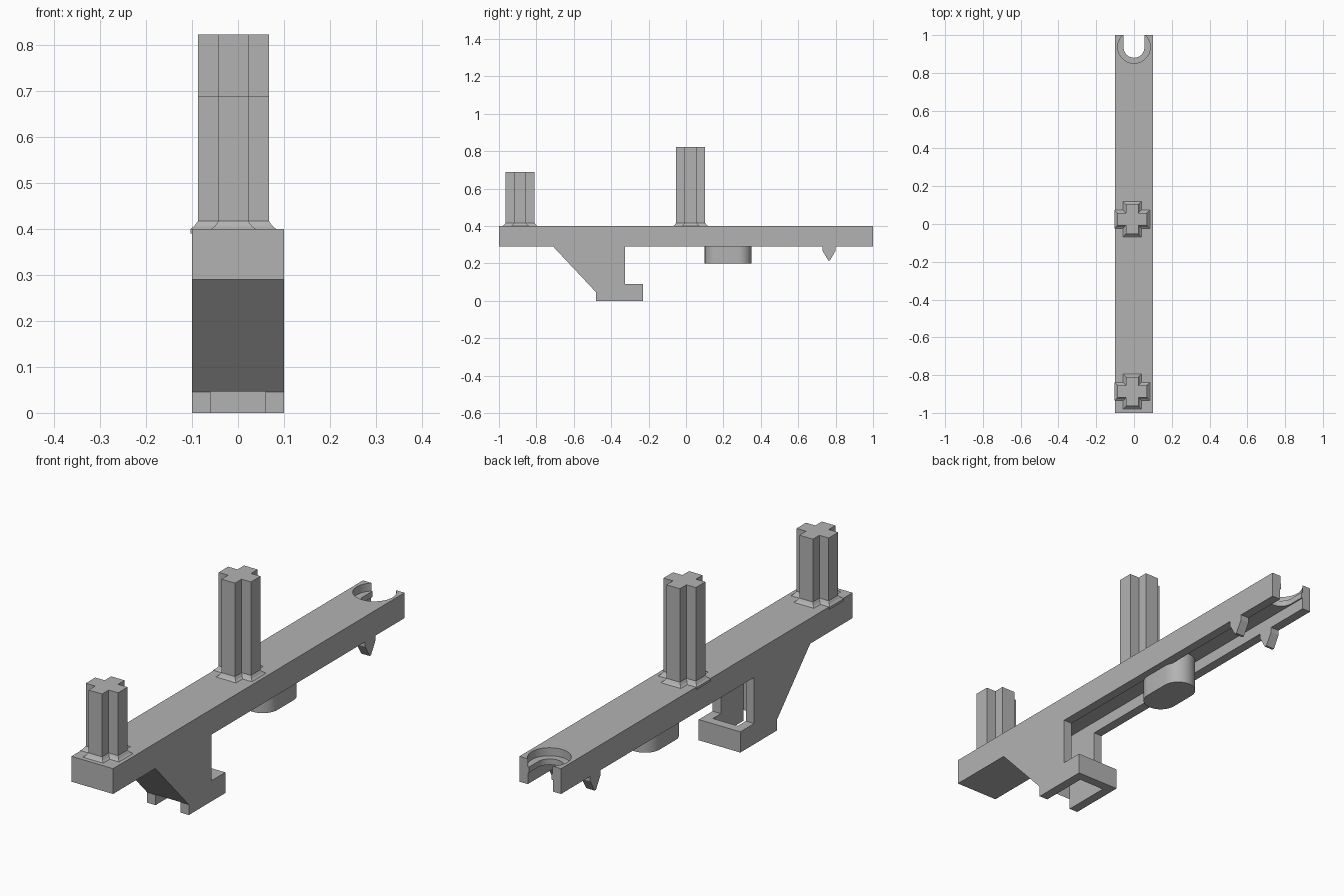
import bpy, bmesh
from math import pi, cos, sin
from mathutils import Vector

cube = bpy.data.objects.get("Cube")
if cube:
    bpy.data.objects.remove(cube, do_unlink=True)

grey = bpy.data.materials.new("plain grey")
grey.use_nodes = True
tone = (0.45, 0.45, 0.45, 1)
grey.diffuse_color = tone
grey.node_tree.nodes["Principled BSDF"].inputs["Base Color"].default_value = tone

WALL = 0.06      # inner half width of the hollow
HALF = 0.10      # outer half width of the bar
UNDER, TOP, CEILING = 0.29, 0.40, 0.34


def loft(name, rings):
    """Skin a stack of matching rings and cap both ends."""
    bm = bmesh.new()
    loops = [[bm.verts.new(p) for p in ring] for ring in rings]
    for a, b in zip(loops, loops[1:]):
        for i in range(len(a)):
            j = (i + 1) % len(a)
            bm.faces.new((a[i], a[j], b[j], b[i]))
    bm.faces.new(loops[0])
    bm.faces.new(loops[-1])
    bmesh.ops.recalc_face_normals(bm, faces=bm.faces[:])
    mesh = bpy.data.meshes.new(name)
    bm.to_mesh(mesh)
    bm.free()
    mesh.materials.append(grey)
    ob = bpy.data.objects.new(name, mesh)
    bpy.context.collection.objects.link(ob)
    return ob


def side_prism(name, outline, x0, x1):
    return loft(name, [[(x, y, z) for y, z in outline] for x in (x0, x1)])


def upright_prism(name, outline, z0, z1):
    return loft(name, [[(x, y, z) for x, y in outline] for z in (z0, z1)])


def box_outline(y0, y1, half):
    return [(-half, y0), (half, y0), (half, y1), (-half, y1)]


def stadium(y0, y1, r, n=24):
    """Rounded slot outline running along y; y0 and y1 are the arc centres."""
    low = [(r * cos(pi + pi * i / n), y0 + r * sin(pi + pi * i / n)) for i in range(n + 1)]
    high = [(r * cos(pi * i / n), y1 + r * sin(pi * i / n)) for i in range(n + 1)]
    return low + high


def smooth(ob):
    bpy.ops.object.select_all(action='DESELECT')
    bpy.context.view_layer.objects.active = ob
    ob.select_set(True)
    bpy.ops.object.shade_smooth_by_angle(angle=pi / 6)


def carve(ob, cutter):
    mod = ob.modifiers.new("cut", 'BOOLEAN')
    mod.operation, mod.solver, mod.object = 'DIFFERENCE', 'EXACT', cutter
    bpy.context.view_layer.objects.active = ob
    bpy.ops.object.modifier_apply(modifier=mod.name)
    bpy.data.objects.remove(cutter, do_unlink=True)


# Bar with the hooked foot, as one side profile
bar = side_prism("bar_with_hook", [
    (-1, UNDER), (-0.71, UNDER), (-0.48, 0.045), (-0.48, 0), (-0.23, 0),
    (-0.23, 0.09), (-0.325, 0.09), (-0.325, UNDER), (1, UNDER), (1, TOP), (-1, TOP)],
    -HALF, HALF)

# Hollow hook, long underside channel, end slot and its round recess
carve(bar, upright_prism("hook_hollow", box_outline(-0.481, -0.27, WALL), -0.1, CEILING))
carve(bar, upright_prism("channel", box_outline(-0.4, 1.1, WALL), 0.2, CEILING))
carve(bar, upright_prism("end_slot", stadium(0.935, 1.2, 0.055), 0.2, 0.5))
ring = [(0.086 * cos(pi * i / 24), 0.937 + 0.086 * sin(pi * i / 24)) for i in range(48)]
carve(bar, upright_prism("round_recess", ring, 0.365, 0.5))
smooth(bar)

# Rounded boss below the bar
boss = upright_prism("rounded_boss", stadium(0.17, 0.28, 0.07), 0.2, CEILING + 0.01)
smooth(boss)

# Pointed clips under both walls
for side, x in (("left", WALL), ("right", -HALF)):
    side_prism(side + "_clip", [(0.73, 0.30), (0.73, 0.268), (0.76, 0.217), (0.77, 0.217),
                                (0.80, 0.268), (0.80, 0.30)], x, x + HALF - WALL)


def cross(cy, z, grow):
    """Plus-shaped ring, widened by grow."""
    a, b = 0.0325 + grow, 0.0775 + grow
    quarter = [Vector((b, -a)), Vector((b, a)), Vector((a, a))]
    pts = []
    for k in range(4):
        c, s = round(cos(k * pi / 2)), round(sin(k * pi / 2))
        pts += [(-0.01 + c * p.x - s * p.y, cy + s * p.x + c * p.y, z) for p in quarter]
    return pts


# Cross posts with a flared base
for name, cy, top in (("front_post", -0.887, 0.69), ("middle_post", 0.025, 0.823)):
    loft(name, [cross(cy, TOP - 0.01, 0.016), cross(cy, TOP, 0.016), cross(cy, TOP + 0.006, 0.008),
                cross(cy, TOP + 0.017, 0), cross(cy, top, 0)])
